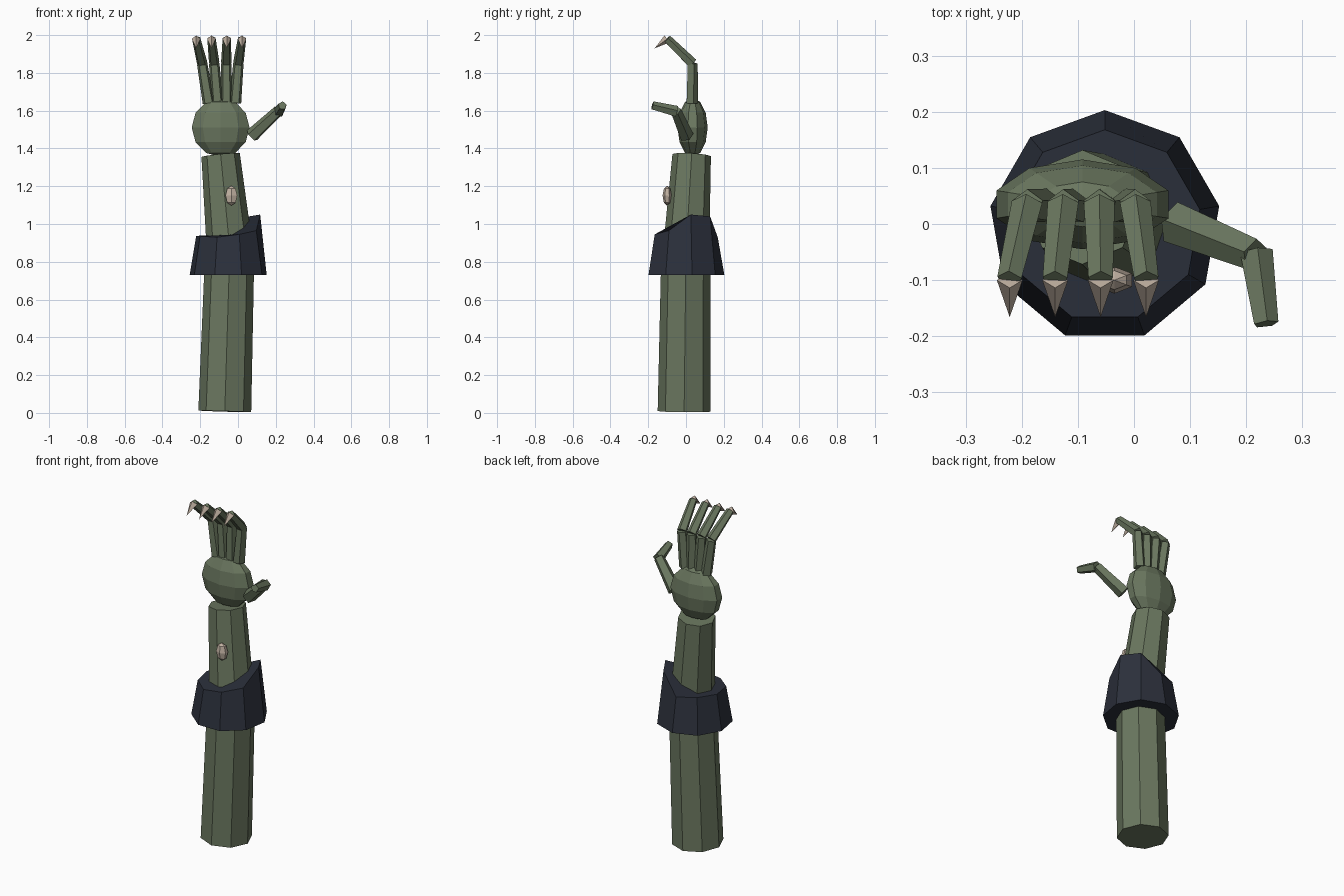
import bpy, bmesh
from math import sin, cos, pi, radians
from mathutils import Vector, Matrix

if "Cube" in bpy.data.objects:
    bpy.data.objects.remove(bpy.data.objects["Cube"])


def material(name, rgb):
    m = bpy.data.materials.new(name)
    m.diffuse_color = (*rgb, 1)
    m.use_nodes = True
    m.node_tree.nodes["Principled BSDF"].inputs["Base Color"].default_value = m.diffuse_color
    return m


SKIN = material("green_skin", (0.145, 0.185, 0.115))
CLOTH = material("dark_cloth", (0.025, 0.03, 0.045))
BONE = material("bone", (0.53, 0.44, 0.36))


def loft(name, stations, n, mat, matrix=Matrix()):
    """Rings of n points at (height, radius), first point on +Y, capped."""
    bm = bmesh.new()
    rings = [[bm.verts.new((r * sin(2 * pi * i / n), r * cos(2 * pi * i / n), z))
              for i in range(n)] for z, r in stations]
    for a, b in zip(rings, rings[1:]):
        for i in range(n):
            j = (i + 1) % n
            bm.faces.new((a[i], a[j], b[j], b[i]))
    bm.faces.new(rings[0])
    bm.faces.new(rings[-1])
    bmesh.ops.transform(bm, matrix=matrix, verts=bm.verts)
    bmesh.ops.dissolve_degenerate(bm, dist=1e-5, edges=bm.edges)
    bmesh.ops.remove_doubles(bm, verts=bm.verts, dist=1e-5)
    bmesh.ops.recalc_face_normals(bm, faces=bm.faces)
    mesh = bpy.data.meshes.new(name)
    bm.to_mesh(mesh)
    bm.free()
    mesh.materials.append(mat)
    ob = bpy.data.objects.new(name, mesh)
    bpy.context.collection.objects.link(ob)
    return ob


def limb(name, a, b, ra, rb, n, mat=SKIN):
    """Tapered prism from point a to point b."""
    a, d = Vector(a), Vector(b) - Vector(a)
    rot = Vector((0, 0, 1)).rotation_difference(d).to_matrix().to_4x4()
    return loft(name, [(0, ra), (d.length, rb)], n, mat, Matrix.Translation(a) @ rot)


def ellipsoid(name, centre, size, n, rows, mat):
    st = [(-cos(pi * k / rows), sin(pi * k / rows)) for k in range(rows + 1)]
    st[0], st[-1] = (-1, 0), (1, 0)
    return loft(name, st, n, mat,
                Matrix.Translation(centre) @ Matrix.Diagonal((*size, 1)))


# Arm
limb("lower_arm", (-0.07, -0.01, 0.008), (-0.043, 0, 0.88), 0.14, 0.13, 8)
limb("forearm", (-0.042, 0, 0.85), (-0.092, 0.03, 1.365), 0.123, 0.102, 8)

# Torn cuff: uneven top rim, starting at the back and going clockwise from above
cuff = loft("cuff", [(0.73, 0.207), (0.94, 0.172)], 9, CLOTH,
            Matrix.Translation((-0.052, -0.004, 0)))
rim = {90: 0.93, 50: 1.04, 10: 1.05, -30: 0.965, -70: 0.945,
       -110: 0.93, -150: 0.935, 170: 0.937, 130: 0.94}
top = [v for v in cuff.data.vertices if v.co.z > 0.9]
for ang, z in rim.items():
    p = Vector((-0.052 + 0.172 * cos(radians(ang)), -0.004 + 0.172 * sin(radians(ang)), 0.94))
    for v in top:
        if (v.co - p).length < 0.01:
            v.co.z = z
            break

# Stud on the forearm
ellipsoid("stud", (-0.035, -0.1, 1.15), (0.036, 0.024, 0.053), 6, 4, BONE)

# Palm
ellipsoid("palm", (-0.092, 0.035, 1.511), (0.161, 0.08, 0.156), 10, 6, SKIN)

# Fingers with claws, fanning outwards
for i in range(4):
    k = i - 1.5
    base = (-0.085 + 0.047 * k, 0.03, 1.64)
    knuckle = (-0.094 + 0.064 * k, 0.033, 1.85)
    tip = (-0.1 + 0.081 * k, -0.1, 1.98)
    claw = (-0.1 + 0.081 * k, -0.166, 1.93)
    limb(f"finger_base_{i + 1}", base, knuckle, 0.033, 0.029, 5)
    limb(f"finger_end_{i + 1}", knuckle, tip, 0.029, 0.023, 5)
    limb(f"claw_{i + 1}", tip, claw, 0.023, 0, 4, BONE)

# Thumb
limb("thumb_base", (0.073, 0.002, 1.467), (0.215, -0.055, 1.6), 0.039, 0.03, 5)
limb("thumb_end", (0.217, -0.05, 1.595), (0.235, -0.178, 1.627), 0.031, 0.023, 5)
